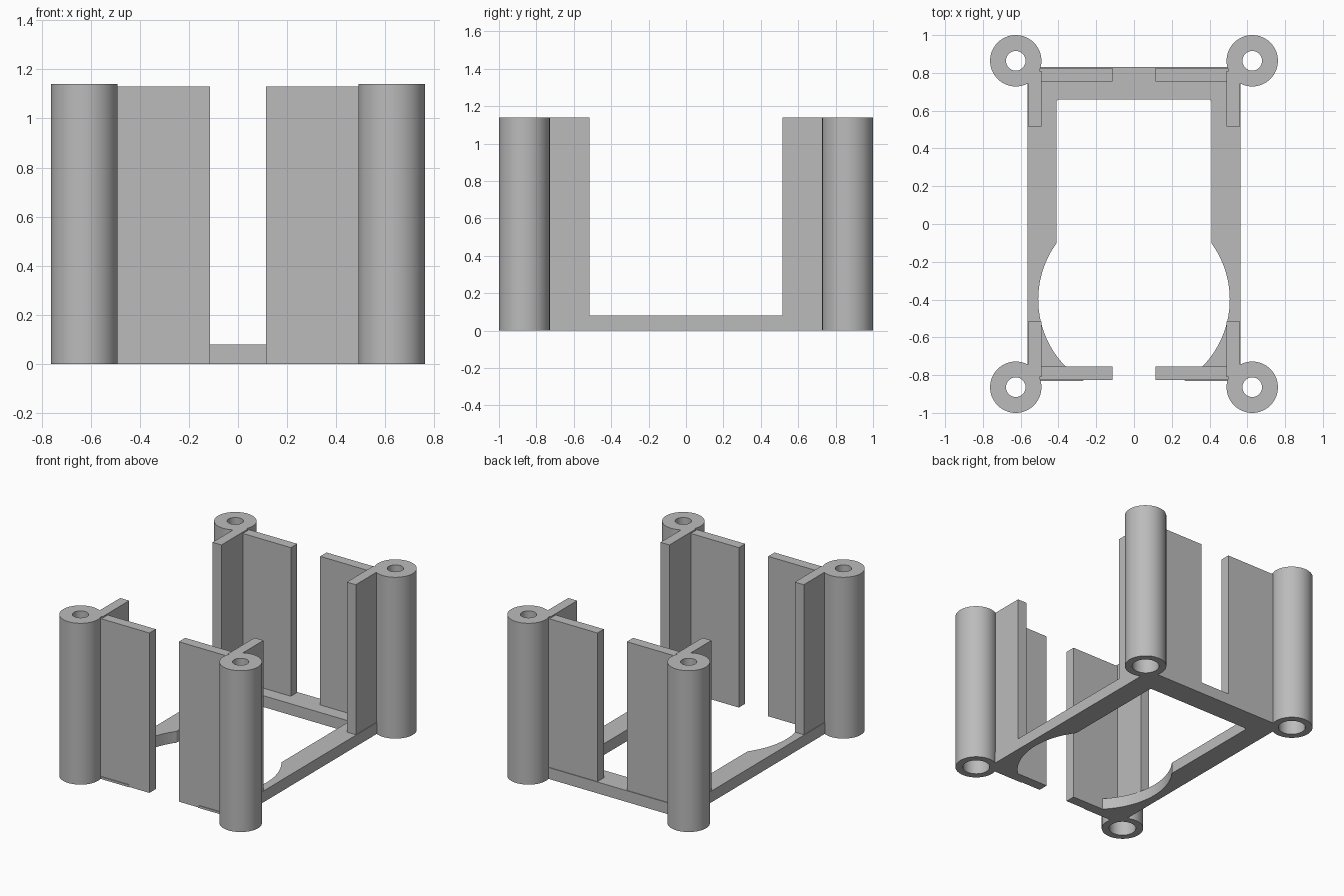
import bpy, bmesh, math

cube = bpy.data.objects.get("Cube")
if cube:
    bpy.data.objects.remove(cube)

grey = bpy.data.materials.new("plain_grey")
grey.use_nodes = True
grey.diffuse_color = (0.5, 0.5, 0.5, 1)
grey.node_tree.nodes["Principled BSDF"].inputs["Base Color"].default_value = (0.5, 0.5, 0.5, 1)

POST_X, POST_Y, POST_R, POST_H = 0.626, 0.864, 0.136, 1.14
BORE_TOP, BORE_BOTTOM, BORE_STEP = 0.052, 0.088, 0.57
BASE_H = 0.08
ARC_Y, ARC_R = -0.4, 0.507


def finish(bm, name):
    bmesh.ops.recalc_face_normals(bm, faces=bm.faces)
    mesh = bpy.data.meshes.new(name)
    bm.to_mesh(mesh)
    bm.free()
    mesh.materials.append(grey)
    obj = bpy.data.objects.new(name, mesh)
    bpy.context.collection.objects.link(obj)
    return obj


def prism(name, points, z0, z1):
    """Extrude a flat outline from z0 up to z1."""
    bm = bmesh.new()
    face = bm.faces.new([bm.verts.new((x, y, z0)) for x, y in points])
    top = bmesh.ops.extrude_face_region(bm, geom=[face])
    verts = [v for v in top["geom"] if isinstance(v, bmesh.types.BMVert)]
    bmesh.ops.translate(bm, verts=verts, vec=(0, 0, z1 - z0))
    return finish(bm, name)


def tube(name, cx, cy, sides=64):
    """Lathe a post with a stepped bore."""
    profile = [(POST_R, 0), (POST_R, POST_H), (BORE_TOP, POST_H),
               (BORE_TOP, BORE_STEP), (BORE_BOTTOM, BORE_STEP), (BORE_BOTTOM, 0)]
    bm = bmesh.new()
    rings = []
    for i in range(sides):
        a = math.tau * i / sides
        rings.append([bm.verts.new((cx + r * math.cos(a), cy + r * math.sin(a), z))
                      for r, z in profile])
    n = len(profile)
    for i in range(sides):
        a, b = rings[i], rings[(i + 1) % sides]
        for j in range(n):
            k = (j + 1) % n
            bm.faces.new((a[j], b[j], b[k], a[k]))
    obj = finish(bm, name)
    bpy.ops.object.select_all(action='DESELECT')
    obj.select_set(True)
    bpy.context.view_layer.objects.active = obj
    bpy.ops.object.shade_smooth_by_angle(angle=math.radians(35))


# Base frame: half outline from the back middle round to the inner opening
half = [(0.5, 0.83), (0.565, 0.75), (0.565, -0.75), (0.5, -0.815)]
start = math.asin((-0.815 - ARC_Y) / ARC_R)
end = math.acos(0.41 / ARC_R)
steps = 28
for i in range(steps + 1):
    a = start + (end - start) * i / steps
    half.append((ARC_R * math.cos(a), ARC_Y + ARC_R * math.sin(a)))
for i in range(5):
    a = math.pi / 2 * i / 4
    half.append((0.395 + 0.015 * math.cos(a), 0.645 + 0.015 * math.sin(a)))
prism("base_frame", half + [(-x, y) for x, y in reversed(half)], 0, BASE_H)

# Corner posts, wall plates and front lips
for sx, side in ((1, "left"), (-1, "right")):
    for sy, end_name in ((1, "back"), (-1, "front")):
        def place(points):
            return [(sx * x, sy * y) for x, y in points]

        label = end_name + "_" + side
        tube(label + "_post", sx * POST_X, sy * POST_Y)
        floor = BASE_H if sy > 0 else 0
        prism(label + "_wide_plate",
              place([(0.115, 0.754), (0.49, 0.754), (0.54, 0.77), (0.5, 0.825), (0.115, 0.825)]),
              floor, 1.13)
        prism(label + "_side_plate",
              place([(0.49, 0.515), (0.56, 0.515), (0.56, 0.75), (0.505, 0.81), (0.49, 0.81)]),
              BASE_H, POST_H)
    prism("front_" + side + "_lip",
          [(sx * x, y) for x, y in ((0.268, -0.83), (0.5, -0.83), (0.5, -0.81), (0.296, -0.81))],
          0, 0.016)
